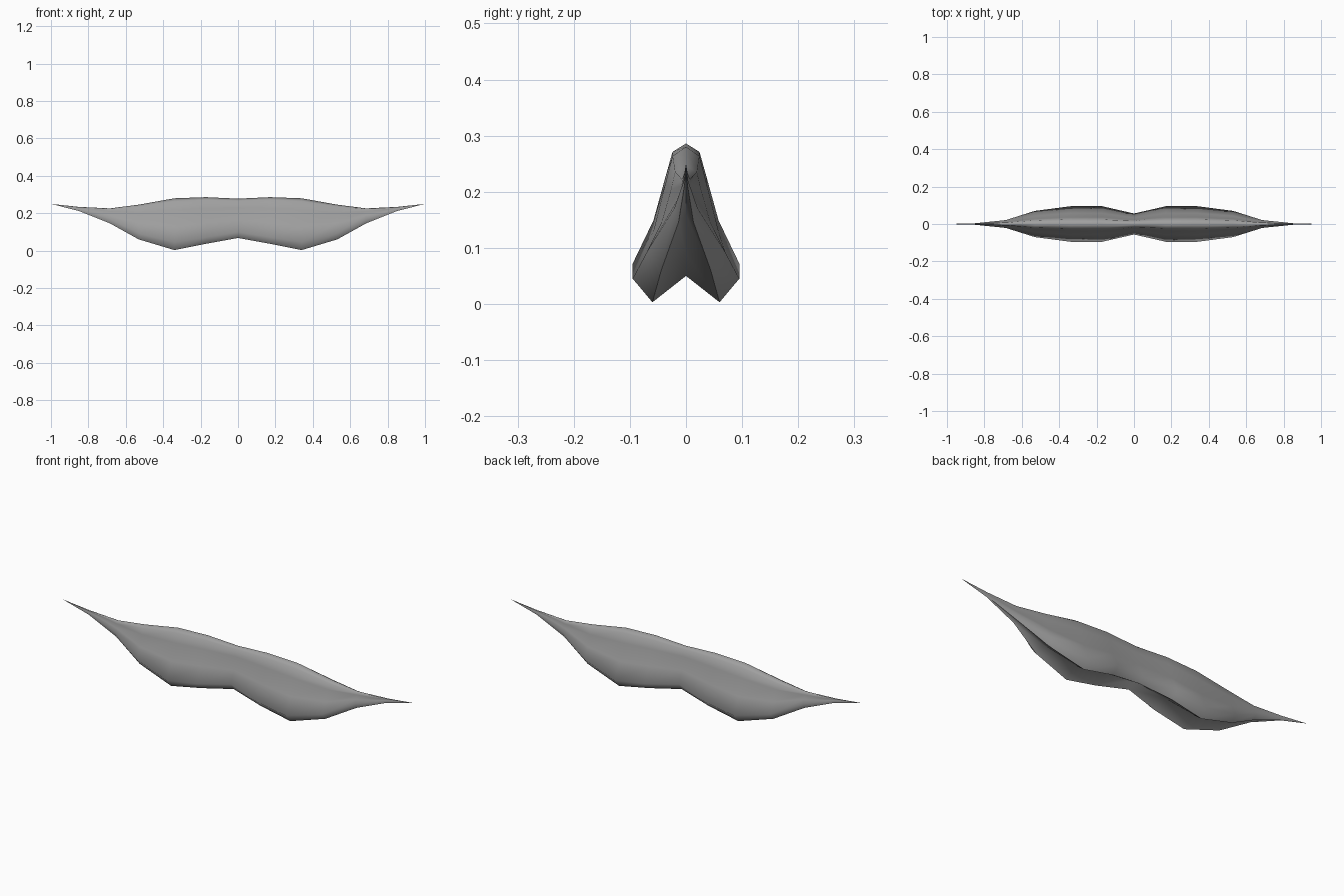
import bpy, bmesh, math

if "Cube" in bpy.data.objects:
    bpy.data.objects.remove(bpy.data.objects["Cube"])

mat = bpy.data.materials.new("moustache grey")
mat.diffuse_color = (0.35, 0.35, 0.35, 1)
mat.use_nodes = True
mat.node_tree.nodes["Principled BSDF"].inputs["Base Color"].default_value = mat.diffuse_color

# Stations along one half: x, top z, bulge z, bottom z, notch z, bulge half width
STATIONS = [
    (0.00, 0.278, 0.100, 0.068, 0.100, 0.056),
    (0.17, 0.286, 0.072, 0.037, 0.075, 0.095),
    (0.34, 0.280, 0.045, 0.003, 0.050, 0.095),
    (0.53, 0.246, 0.092, 0.060, 0.088, 0.070),
    (0.685, 0.226, 0.170, 0.146, 0.160, 0.021),
    (0.85, 0.234, 0.219, 0.212, 0.215, 0.004),
]
TIP = (1.0, 0.0, 0.25)


def section(zt, zw, zb, zn, w):
    """Cross-section loop (y, z): rounded ridge, flared flanks, notched underside."""
    h = zt - zw
    ridge = min(0.25 * w + 0.002, 0.024)
    half = [(ridge, zt - 0.07 * h), (0.38 * w, zt - 0.27 * h),
            (0.61 * w, zt - 0.64 * h), (w, zw), (0.63 * w, zb)]
    return [(0, zt)] + half + [(0, zn)] + [(-y, z) for y, z in reversed(half)]


# Moustache body: sections lofted from tip to tip
bm = bmesh.new()
rows = [(-s[0], *s[1:]) for s in reversed(STATIONS[1:])] + STATIONS
rings = [[bm.verts.new((r[0], y, z)) for y, z in section(*r[1:])] for r in rows]
n = len(rings[0])
for a, b in zip(rings, rings[1:]):
    for i in range(n):
        j = (i + 1) % n
        bm.faces.new((a[i], b[i], b[j], a[j]))

# Pointed ends
for ring, sign in ((rings[0], -1), (rings[-1], 1)):
    tip = bm.verts.new((sign * TIP[0], TIP[1], TIP[2]))
    for i in range(n):
        bm.faces.new((ring[i], ring[(i + 1) % n], tip))
bmesh.ops.recalc_face_normals(bm, faces=bm.faces)

mesh = bpy.data.meshes.new("moustache")
bm.to_mesh(mesh)
bm.free()
mesh.materials.append(mat)
obj = bpy.data.objects.new("moustache", mesh)
bpy.context.collection.objects.link(obj)
bpy.context.view_layer.objects.active = obj
obj.select_set(True)
bpy.ops.object.shade_smooth_by_angle(angle=math.radians(70))
